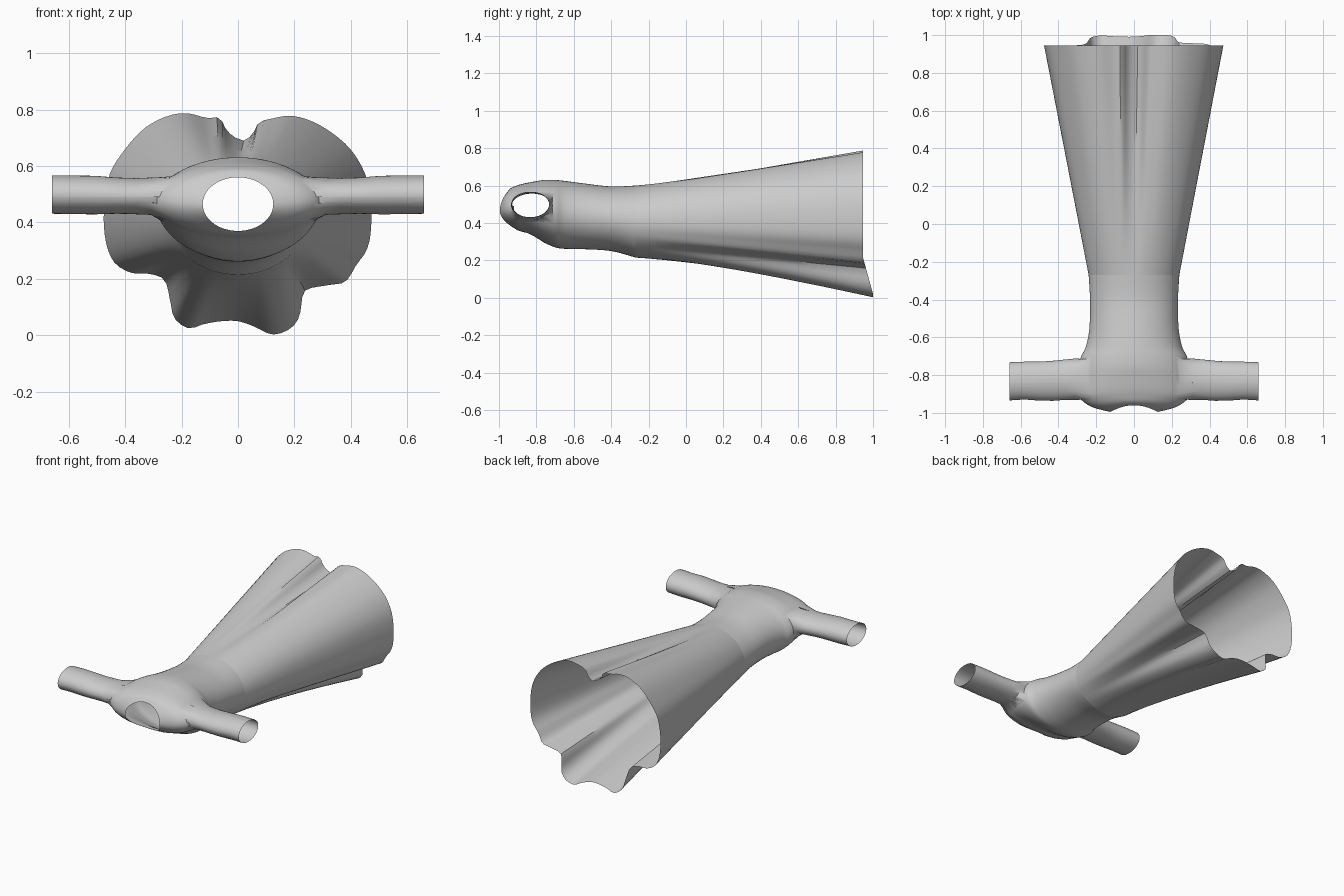
import bpy, bmesh
from math import sin, cos, pi, atan2, hypot

if "Cube" in bpy.data.objects:
    bpy.data.objects.remove(bpy.data.objects["Cube"])

N = 112  # points around the garment


def spline(pts, u, closed=False):
    """Catmull-Rom point at parameter u (one unit per control point)."""
    n = len(pts)
    i = int(u) if closed else min(int(u), n - 2)
    t = u - i
    idx = [(i + k) % n if closed else max(0, min(n - 1, i + k)) for k in (-1, 0, 1, 2)]
    return [0.5 * (2 * b + (c - a) * t + (2 * a - 5 * b + 4 * c - d) * t * t
                   + (3 * b - a - 3 * c + d) * t ** 3)
            for a, b, c, d in zip(*(pts[k] for k in idx))]


def loft(bm, rings):
    rows = [[bm.verts.new(p) for p in r] for r in rings]
    for r0, r1 in zip(rows, rows[1:]):
        for j in range(N):
            k = (j + 1) % N
            bm.faces.new((r0[j], r0[k], r1[k], r1[j]))


def finish(bm, name):
    bmesh.ops.recalc_face_normals(bm, faces=bm.faces)
    me = bpy.data.meshes.new(name)
    bm.to_mesh(me)
    bm.free()
    ob = bpy.data.objects.new(name, me)
    bpy.context.collection.objects.link(ob)
    bpy.ops.object.select_all(action='DESELECT')
    ob.select_set(True)
    bpy.context.view_layer.objects.active = ob
    bpy.ops.object.shade_smooth_by_angle(angle=0.6)


# Bodice stations from waist to neck: y, half width, top z, bottom z
stations = [(-.27, .24, .60, .215), (-.40, .233, .595, .25), (-.55, .236, .612, .26),
            (-.65, .255, .625, .262), (-.70, .28, .63, .27), (-.76, .292, .63, .295),
            (-.83, .298, .62, .325), (-.89, .295, .61, .345), (-.93, .28, .60, .352),
            (-.97, .22, .585, .36), (-.995, .125, .56, .37)]


def bodice_ring(u):
    y, a, zt, zb = spline(stations, u)
    s = min(1, max(0, (-.76 - y) / .235))  # neckline dips in front and back
    ring = []
    for j in range(N):
        th = 2 * pi * j / N
        c = cos(th)
        dip = s * c * c * (.035 if c > 0 else .08)
        ring.append((a * sin(th), y + dip, (zt + zb) / 2 + (zt - zb) / 2 * c))
    return ring


# Bodice with armholes
bm = bmesh.new()
rows = 4 * (len(stations) - 1)
loft(bm, [bodice_ring(i / 4) for i in range(rows + 1)])
holes = []
for f in bm.faces:
    c = f.calc_center_median()
    if -.925 < c.y < -.715 and abs(c.x) > .23 and abs(c.z - .485) < .075:
        holes.append(f)
bmesh.ops.delete(bm, geom=holes, context='FACES')

# Sleeves grown from the armholes: x, centre y, radius y, centre z, radius z
sleeve = [(.31, -.822, .11, .493, .066), (.36, -.824, .107, .493, .064),
          (.43, -.83, .106, .495, .064), (.50, -.832, .103, .497, .068),
          (.58, -.829, .1, .498, .069), (.66, -.833, .101, .499, .068)]
for side in (-1, 1):
    edges = [e for e in bm.edges if e.is_boundary
             and all(v.co.x * side > .15 and v.co.y < -.5 for v in e.verts)]
    for x, yc, ry, zc, rz in sleeve:
        geo = bmesh.ops.extrude_edge_only(bm, edges=edges)['geom']
        edges = [g for g in geo if isinstance(g, bmesh.types.BMEdge)]
        for v in [g for g in geo if isinstance(g, bmesh.types.BMVert)]:
            th = atan2((v.co.z - zc) / rz, (v.co.y - yc) / ry)
            v.co = (side * x, yc + ry * cos(th), zc + rz * sin(th))
finish(bm, "bodice_with_sleeves")

# Hem outline (x, z), clockwise from the notch at the top
hem = [(.02, .69), (.055, .72), (.075, .755), (.12, .768), (.19, .778), (.27, .755),
       (.35, .705), (.41, .645), (.455, .56), (.472, .46), (.47, .36), (.455, .30),
       (.42, .25), (.38, .19), (.32, .178), (.24, .16), (.225, .11), (.215, .06),
       (.18, .02), (.12, .003), (.06, .03), (0, .05), (-.06, .05), (-.12, .04),
       (-.175, .025), (-.225, .06), (-.24, .12), (-.26, .195), (-.31, .217),
       (-.38, .222), (-.44, .26), (-.47, .34), (-.475, .45), (-.455, .57),
       (-.40, .66), (-.33, .735), (-.25, .777), (-.18, .787), (-.11, .77),
       (-.065, .77), (-.035, .72)]
fine = [spline(hem, i / 20, True) for i in range(20 * len(hem))]
total = [0]
for p, q in zip(fine, fine[1:] + fine[:1]):
    total.append(total[-1] + hypot(q[0] - p[0], q[1] - p[1]))
hem_pts, k = [], 0
for j in range(N):
    while total[k + 1] <= total[-1] * j / N:
        k += 1
    hem_pts.append(fine[k])

# Flared skirt from the waist seam to the wavy hem
waist = bodice_ring(0)
rings = []
for i in range(17):
    t = i / 16
    ring = []
    for (wx, wy, wz), (hx, hz) in zip(waist, hem_pts):
        low = min(1, max(0, (.22 - hz) / .2))      # lower panel hangs longer
        hy = .945 + .055 * low
        tz = t ** (1 + .25 * low)
        ring.append((wx + (hx - wx) * t, wy + (hy - wy) * t, wz + (hz - wz) * tz))
    rings.append(ring)
bm = bmesh.new()
loft(bm, rings)
finish(bm, "skirt")
